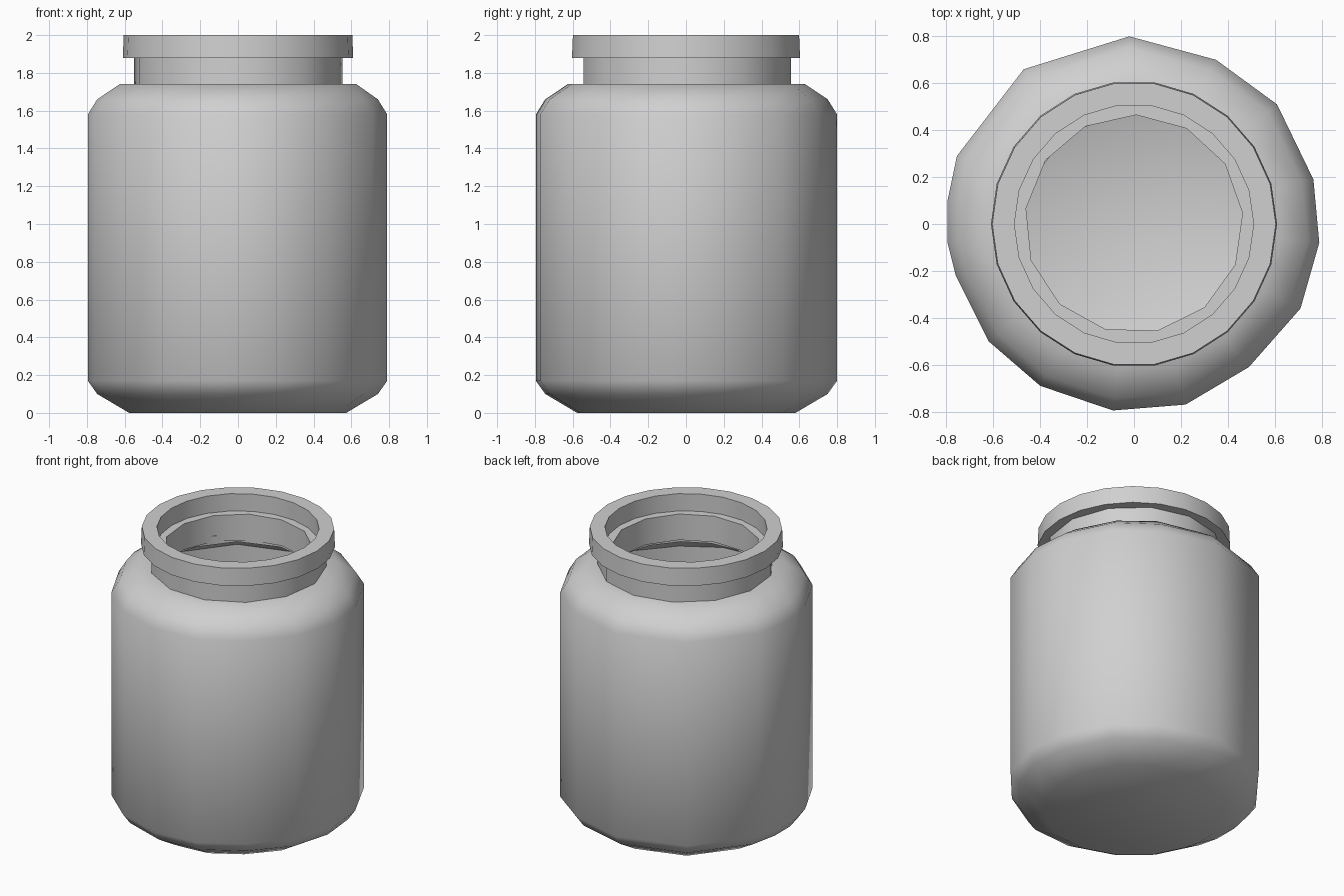
import bpy, bmesh, math
from mathutils import Vector

if "Cube" in bpy.data.objects:
    bpy.data.objects.remove(bpy.data.objects["Cube"])

grey = bpy.data.materials.new("light grey")
grey.diffuse_color = (0.63, 0.63, 0.63, 1)
grey.use_nodes = True
grey.node_tree.nodes["Principled BSDF"].inputs["Base Color"].default_value = grey.diffuse_color


def circle(n, turn=0.0):
    return [Vector((math.cos(turn + i * math.tau / n), math.sin(turn + i * math.tau / n)))
            for i in range(n)]


def loft(name, rings, closed, angle):
    """Join rings of (outline, radius, z); closed makes a hollow ring, otherwise ends are capped."""
    bm = bmesh.new()
    loops = [[bm.verts.new((p.x * r, p.y * r, z)) for p in outline] for outline, r, z in rings]
    n = len(loops[0])
    pairs = list(zip(loops, loops[1:]))
    if closed:
        pairs.append((loops[-1], loops[0]))
    else:
        bm.faces.new(loops[0])
        bm.faces.new(loops[-1])
    for a, b in pairs:
        for i in range(n):
            j = (i + 1) % n
            bm.faces.new((a[i], a[j], b[j], b[i]))
    bmesh.ops.recalc_face_normals(bm, faces=bm.faces)
    mesh = bpy.data.meshes.new(name)
    bm.to_mesh(mesh)
    bm.free()
    mesh.materials.append(grey)
    obj = bpy.data.objects.new(name, mesh)
    bpy.context.collection.objects.link(obj)
    bpy.ops.object.select_all(action='DESELECT')
    obj.select_set(True)
    bpy.context.view_layer.objects.active = obj
    bpy.ops.object.shade_smooth_by_angle(angle=math.radians(angle))
    return obj


# Uneven, hand-shaped outline of the body, counter-clockwise
uneven = [Vector(p) / 0.8 for p in (
    (0.79, -0.08), (0.765, 0.19), (0.61, 0.51), (0.35, 0.70), (-0.02, 0.80), (-0.47, 0.66),
    (-0.755, 0.29), (-0.795, 0.10), (-0.795, -0.08), (-0.76, -0.22), (-0.62, -0.50),
    (-0.40, -0.69), (-0.09, -0.795), (0.22, -0.77), (0.49, -0.61), (0.71, -0.36))]
rounded = [p.normalized() for p in uneven]

# Hollow body: outer base, wall and shoulder, then the inside down to the floor
loft("jar_body", [
    (uneven, 0.58, 0.0), (uneven, 0.75, 0.10), (uneven, 0.80, 0.17),
    (uneven, 0.80, 1.58), (uneven, 0.75, 1.66), (rounded, 0.63, 1.74),
    (rounded, 0.48, 1.74), (rounded, 0.48, 1.68), (uneven, 0.60, 1.66),
    (uneven, 0.71, 1.55), (uneven, 0.71, 0.20), (uneven, 0.52, 0.09)], False, 40)

# Neck
neck = circle(13, 0.1)
loft("neck", [(neck, 0.555, 1.70), (neck, 0.555, 1.88),
              (neck, 0.465, 1.88), (neck, 0.465, 1.70)], True, 35)

# Rim around the mouth
rim = circle(22)
loft("rim", [(rim, 0.61, 1.88), (rim, 0.605, 2.0),
             (rim, 0.51, 2.0), (rim, 0.51, 1.88)], True, 35)
